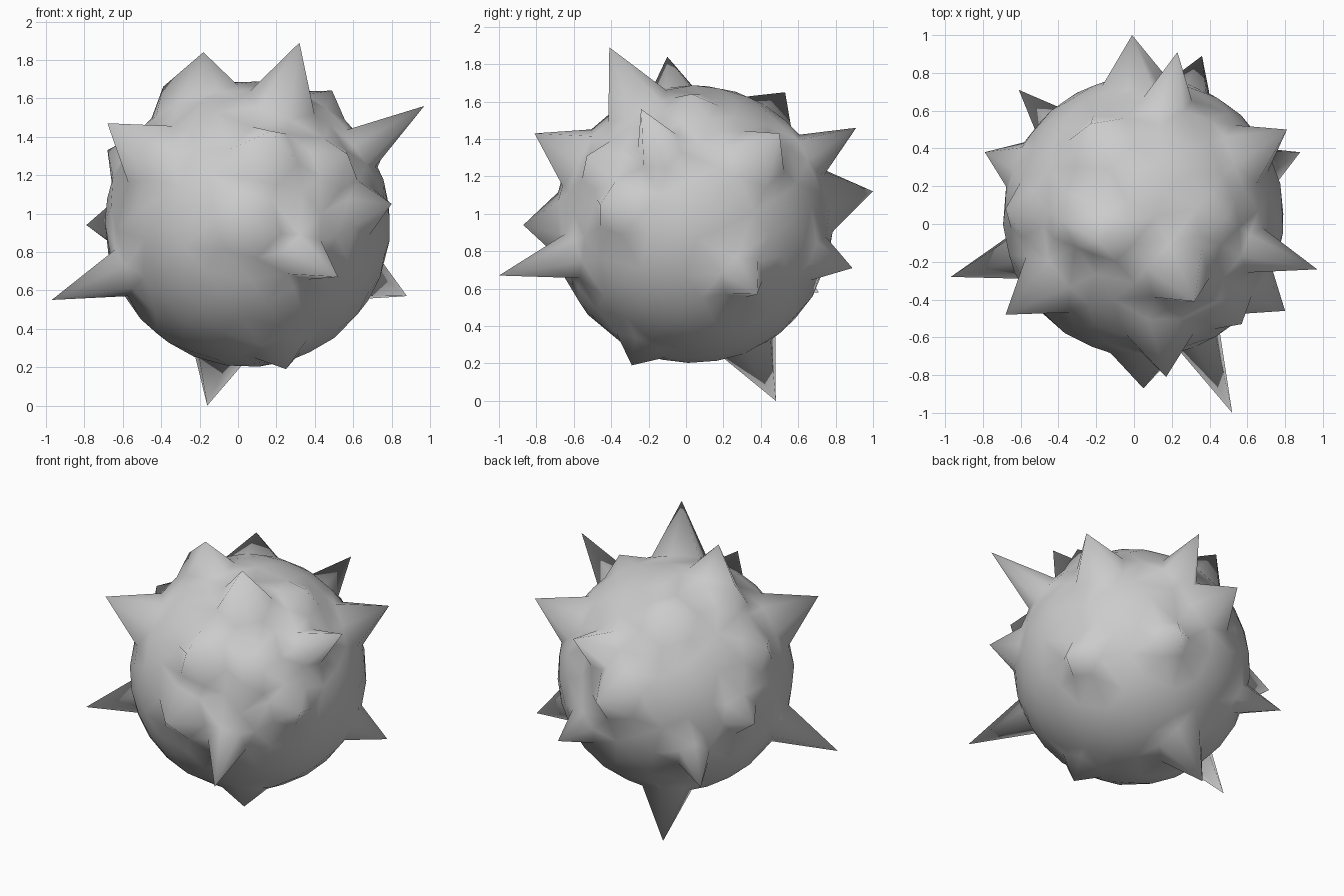
import bpy, bmesh, math
from mathutils import Vector

if "Cube" in bpy.data.objects:
    bpy.data.objects.remove(bpy.data.objects["Cube"])

CENTER = Vector((0.05, 0.04, 0.945))
RADIUS = 0.745
FILL = 260          # density of the plain body between the spikes

# Spikes: tip x, y, z and base radius (as a fraction of the ball's radius)
SPIKES = (
    (-0.01, 1.00, 1.12, 0.25), (0.23, 0.91, 1.46, 0.18), (0.36, 0.89, 0.71, 0.17),
    (0.81, 0.50, 1.43, 0.24), (0.88, 0.38, 0.57, 0.17), (0.97, -0.24, 1.56, 0.17),
    (0.80, -0.46, 1.05, 0.20), (0.57, -0.53, 1.31, 0.20), (0.52, -1.00, 0.67, 0.17),
    (0.17, -0.81, 1.43, 0.25), (0.05, -0.87, 0.94, 0.25), (-0.68, -0.48, 1.47, 0.26),
    (-0.97, -0.28, 0.55, 0.18), (-0.68, 0.08, 1.33, 0.20), (-0.79, 0.38, 0.94, 0.18),
    (-0.23, 0.53, 1.65, 0.26), (-0.61, 0.71, 0.58, 0.15), (-0.18, -0.10, 1.84, 0.18),
    (-0.39, 0.02, 1.66, 0.20), (0.49, 0.03, 1.64, 0.20), (0.32, -0.41, 1.89, 0.25),
    (-0.16, 0.48, 0.00, 0.22), (0.25, -0.29, 0.19, 0.20))
tips = [Vector(s[:3]) for s in SPIKES]
widths = [s[3] for s in SPIKES]
dirs = [(t - CENTER).normalized() for t in tips]


def clear_of_spikes(p, factor, margin):
    return all((p - d).length > w * factor + margin for d, w in zip(dirs, widths))


# Six-sided ring at the foot of each spike
points = []
for d, w in zip(dirs, widths):
    side = d.orthogonal().normalized()
    other = d.cross(side)
    for k in range(6):
        a = k * math.pi / 3
        p = (d + w * (math.cos(a) * side + math.sin(a) * other)).normalized()
        if clear_of_spikes(p, 0.85, 0) and all((p - q).length > 0.06 for q in points):
            points.append(p)

# Even spread of body points in the gaps
for i in range(FILL):
    z = 1 - (2 * i + 1) / FILL
    a = i * math.pi * (3 - math.sqrt(5))
    r = math.sqrt(1 - z * z)
    p = Vector((r * math.cos(a), r * math.sin(a), z))
    if clear_of_spikes(p, 1, 0.03) and all((p - q).length > 0.11 for q in points):
        points.append(p)

# Skin the points as one ball, then pull the spikes out to their tips
bm = bmesh.new()
spikes = [bm.verts.new(p) for p in dirs]
body = [bm.verts.new(p) for p in points]
bmesh.ops.convex_hull(bm, input=bm.verts[:])
bmesh.ops.triangulate(bm, faces=bm.faces[:])
bmesh.ops.recalc_face_normals(bm, faces=bm.faces[:])
for v in body:
    v.co = CENTER + v.co * RADIUS
for v, tip in zip(spikes, tips):
    v.co = tip
for f in bm.faces:
    f.smooth = True

mesh = bpy.data.meshes.new("spiky_ball")
bm.to_mesh(mesh)
bm.free()
bpy.context.collection.objects.link(bpy.data.objects.new("spiky_ball", mesh))
